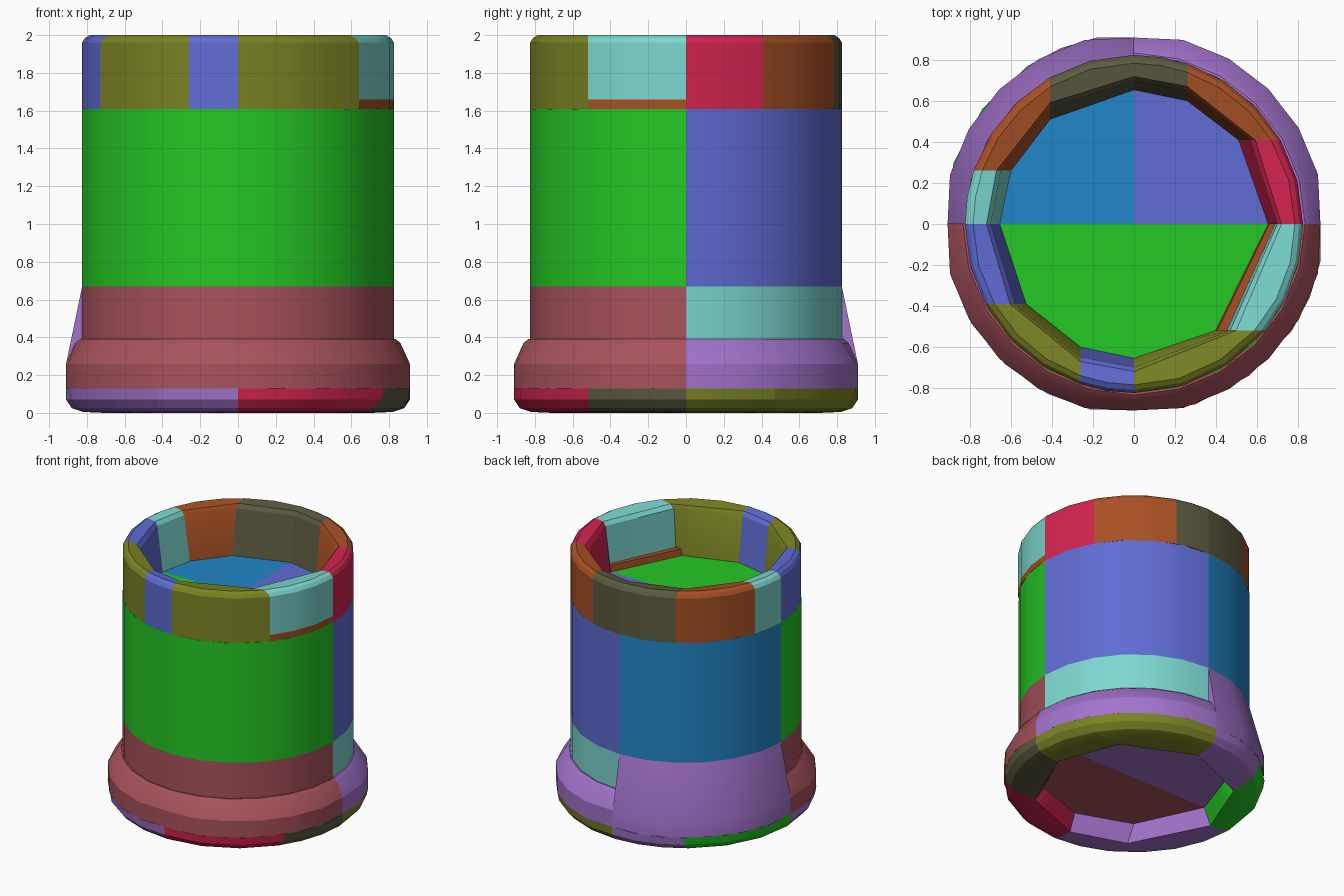
import bpy, bmesh, math

cube = bpy.data.objects.get("Cube")
if cube:
    bpy.data.objects.remove(cube, do_unlink=True)


def linear(c):
    c /= 255
    return c / 12.92 if c <= 0.04045 else ((c + 0.055) / 1.055) ** 2.4


COLOURS = {
    "green": (36, 200, 36), "azure": (34, 134, 200), "periwinkle": (96, 108, 212),
    "maroon": (168, 82, 92), "purple": (163, 115, 204), "teal": (124, 216, 208),
    "crimson": (212, 36, 80), "rust": (168, 80, 36), "olive": (124, 132, 36),
    "dark_olive": (92, 90, 64),
}
MATS = {}
for key, rgb in COLOURS.items():
    m = bpy.data.materials.new(key)
    m.use_nodes = True
    col = tuple(linear(c) for c in rgb) + (1.0,)
    m.diffuse_color = col
    m.node_tree.nodes["Principled BSDF"].inputs["Base Color"].default_value = col
    MATS[key] = m

LIMIT = 0.91  # the skirt is squared off slightly at the four sides


def cut_angle(cut, r):
    """Angle where an axis-aligned cut (axis, value, side) meets radius r."""
    axis, val, side = cut
    other = side * math.sqrt(max(r * r - val * val, 0))
    return math.atan2(other, val) if axis == "x" else math.atan2(val, other)


def sector(name, colour, start, end, outer, inner):
    """Block between two cuts, counterclockwise: curved outside, straight inside.
    outer runs top to bottom and inner bottom to top, as (radius, z)."""
    span = (cut_angle(end, 0.82) - cut_angle(start, 0.82)) % (2 * math.pi)
    n = max(2, round(span / math.radians(15)))
    bm = bmesh.new()
    rings = []
    for i in range(n + 1):
        t = i / n
        ring = []
        for k, (r, z) in enumerate(outer + inner):
            a = cut_angle(start, r)
            d = (cut_angle(end, r) - a) % (2 * math.pi)
            if k < len(outer):
                x, y = r * math.cos(a + d * t), r * math.sin(a + d * t)
            else:
                x = r * ((1 - t) * math.cos(a) + t * math.cos(a + d))
                y = r * ((1 - t) * math.sin(a) + t * math.sin(a + d))
            x, y = (max(-LIMIT, min(LIMIT, v)) for v in (x, y))
            ring.append(bm.verts.new((x, y, z)))
        rings.append(ring)
    count = len(rings[0])
    for a, b in zip(rings, rings[1:]):
        for k in range(count):
            j = (k + 1) % count
            bm.faces.new((a[k], a[j], b[j], b[k]))
    bm.faces.new(rings[0])
    bm.faces.new(rings[-1])
    bmesh.ops.remove_doubles(bm, verts=bm.verts, dist=1e-5)
    bmesh.ops.recalc_face_normals(bm, faces=bm.faces)
    me = bpy.data.meshes.new(name)
    bm.to_mesh(me)
    bm.free()
    me.materials.append(MATS[colour])
    ob = bpy.data.objects.new(name, me)
    bpy.context.collection.objects.link(ob)
    bpy.ops.object.select_all(action="DESELECT")
    ob.select_set(True)
    bpy.context.view_layer.objects.active = ob
    bpy.ops.object.shade_smooth_by_angle(angle=math.radians(25))


def solid(name, colour, start, end, outer):
    sector(name, colour, start, end, outer, [(0, outer[-1][1]), (0, outer[0][1])])


# Cuts on the main axes
PX, PY, NX, NY = ("y", 0, 1), ("x", 0, 1), ("y", 0, -1), ("x", 0, -1)
R = 0.825

# Main wall
WALL = [(R, 1.61), (R, 0.67)]
solid("wall_front", "green", NX, PX, WALL)
solid("wall_back_left", "periwinkle", PX, PY, WALL)
solid("wall_back_right", "azure", PY, NX, WALL)

# Lower band and skirt; one quarter flares straight into the skirt
BAND = [(R, 0.67), (R, 0.39)]
SKIRT = [(0.835, 0.39), (0.86, 0.37), (0.93, 0.26), (0.93, 0.13)]
solid("band_front", "maroon", NX, PX, BAND)
solid("band_back_left", "teal", PX, PY, BAND)
solid("skirt_front", "maroon", NX, PX, SKIRT)
solid("skirt_back_left", "purple", PX, PY, SKIRT)
solid("flare_back_right", "purple", PY, NX, [(R, 0.67), (0.93, 0.26), (0.93, 0.13)])

# Hollow foot ring
FOOT_OUT = [(0.93, 0.13), (0.92, 0.07), (0.88, 0.025), (0.82, 0.005)]
FOOT_IN = [(0.71, 0.0), (0.655, 0.13)]
foot = [
    (PX, "olive"), (("y", 0.47, 1), "olive"), (PY, "purple"),
    (("x", -0.52, 1), "green"), (NX, "purple"), (("x", -0.42, -1), "purple"),
    (NY, "crimson"), (("y", -0.52, 1), "dark_olive"),
]
for i, (cut, colour) in enumerate(foot):
    sector(f"foot_{i + 1}", colour, cut, foot[(i + 1) % len(foot)][0], FOOT_OUT, FOOT_IN)

# Rim blocks around the sunken top
RIM_OUT = [(0.785, 2.0), (0.81, 1.985), (R, 1.96), (R, 1.61)]
RIM_IN = [(0.655, 1.61), (0.70, 1.96), (0.72, 1.99)]
rim = [
    (PX, "crimson"), (("y", 0.41, 1), "rust"), (("x", 0.26, 1), "dark_olive"),
    (PY, "dark_olive"), (("x", -0.41, 1), "rust"), (("y", 0.26, -1), "teal"),
    (NX, "periwinkle"), (("y", -0.39, -1), "olive"), (("x", -0.26, -1), "periwinkle"),
    (NY, "olive"), (("y", -0.52, 1), "teal"),
]
for i, (cut, colour) in enumerate(rim):
    end = rim[(i + 1) % len(rim)][0]
    if i < len(rim) - 1:
        sector(f"rim_{i + 1}", colour, cut, end, RIM_OUT, RIM_IN)
    else:
        # The last block rests on a thin sill
        sector("rim_sill", "rust", cut, end, [(R, 1.66), (R, 1.61)],
               [(0.655, 1.61), (0.66, 1.66)])
        sector(f"rim_{i + 1}", colour, cut, end, RIM_OUT[:-1] + [(R, 1.66)],
               [(0.69, 1.66), (0.70, 1.96), (0.72, 1.99)])
